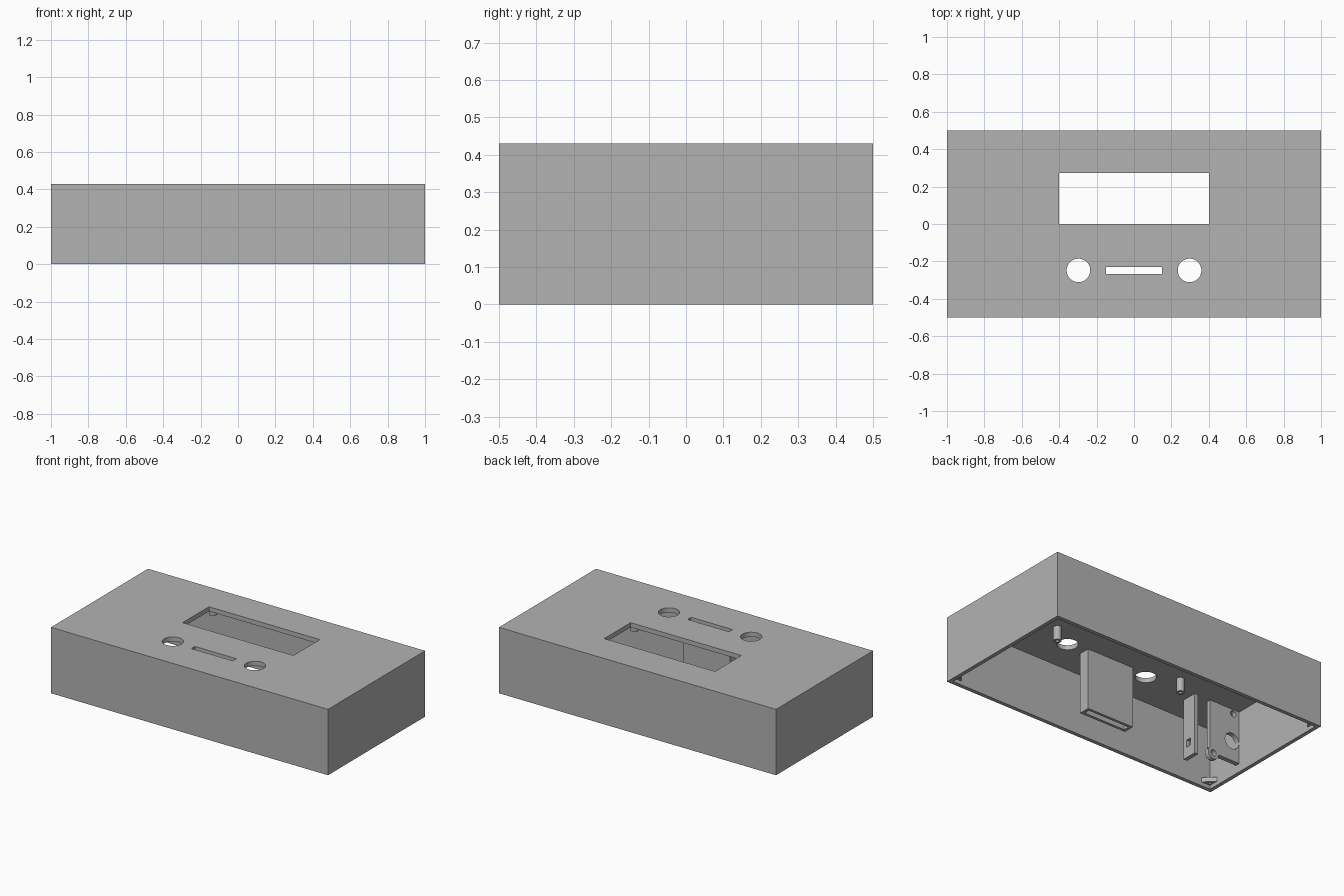
import bpy, bmesh, math
from mathutils import Matrix, Vector

if "Cube" in bpy.data.objects:
    bpy.data.objects.remove(bpy.data.objects["Cube"])

W, D, H = 1.0, 0.5, 0.43      # half width, half depth, height
WALL, CEIL = 0.025, 0.40      # wall thickness, underside of the top panel

grey = bpy.data.materials.new("matte grey")
grey.diffuse_color = (0.45, 0.45, 0.45, 1)
grey.use_nodes = True
grey.node_tree.nodes["Principled BSDF"].inputs["Base Color"].default_value = grey.diffuse_color


def add_box(bm, x0, x1, y0, y1, z0, z1):
    m = Matrix.Translation(((x0 + x1) / 2, (y0 + y1) / 2, (z0 + z1) / 2))
    m = m @ Matrix.Diagonal((x1 - x0, y1 - y0, z1 - z0, 1))
    bmesh.ops.create_cube(bm, size=1, matrix=m)


def add_cyl(bm, centre, radius, depth, axis="Z", sides=32):
    rot = Matrix.Rotation(math.pi / 2, 4, "X") if axis == "Y" else Matrix()
    bmesh.ops.create_cone(bm, cap_ends=True, segments=sides, radius1=radius, radius2=radius,
                          depth=depth, matrix=Matrix.Translation(centre) @ rot)


def add_prism(bm, points, direction):
    face = bm.faces.new([bm.verts.new(p) for p in points])
    ext = bmesh.ops.extrude_face_region(bm, geom=[face])
    verts = [v for v in ext["geom"] if isinstance(v, bmesh.types.BMVert)]
    bmesh.ops.translate(bm, verts=verts, vec=Vector(direction))


def finish(name, bm):
    bmesh.ops.recalc_face_normals(bm, faces=bm.faces)
    me = bpy.data.meshes.new(name)
    bm.to_mesh(me)
    bm.free()
    me.materials.append(grey)
    ob = bpy.data.objects.new(name, me)
    bpy.context.collection.objects.link(ob)
    return ob


def cut(ob, bm):
    cutter = finish(ob.name + "_cutter", bm)
    cutter.hide_render = True
    cutter.hide_viewport = True
    mod = ob.modifiers.new("cut", "BOOLEAN")
    mod.operation = "DIFFERENCE"
    mod.solver = "EXACT"
    mod.object = cutter


# Case: box hollowed from below
bm = bmesh.new()
add_box(bm, -W, W, -D, D, 0, H)
case = finish("case", bm)
bm = bmesh.new()
add_box(bm, -W + WALL, W - WALL, -D + WALL, D - WALL, -0.1, CEIL)
cut(case, bm)

# Openings in the top: display window, button holes, slot
bm = bmesh.new()
add_box(bm, -0.4, 0.4, 0, 0.272, 0.35, 0.5)
add_box(bm, -0.15, 0.15, -0.267, -0.23, 0.35, 0.5)
for s in (-1, 1):
    add_cyl(bm, (0.297 * s, -0.248, 0.425), 0.063, 0.15, sides=48)
openings = finish("openings_cutter", bm)
openings.hide_render = openings.hide_viewport = True
mod = case.modifiers.new("openings", "BOOLEAN")
mod.operation, mod.solver, mod.object = "DIFFERENCE", "EXACT", openings

# Chute under the slot
bm = bmesh.new()
add_box(bm, -0.17, 0.17, -0.285, -0.212, 0.002, CEIL)
chute = finish("slot_chute", bm)
bm = bmesh.new()
add_box(bm, -0.15, 0.15, -0.267, -0.23, -0.1, 0.5)
cut(chute, bm)

# Four display mounting pegs with screw holes
for sx in (-1, 1):
    for y in (-0.137, 0.412):
        bm = bmesh.new()
        add_cyl(bm, (0.467 * sx, y, 0.355), 0.024, 0.09)
        peg = finish("display_peg", bm)
        bm = bmesh.new()
        add_cyl(bm, (0.467 * sx, y, 0.33), 0.011, 0.10, sides=16)
        cut(peg, bm)

# Triangular lid tabs in the four bottom corners
for sx in (-1, 1):
    for sy in (-1, 1):
        bm = bmesh.new()
        x, y, leg = sx * (W - WALL), sy * (D - WALL), 0.065
        add_prism(bm, [(x, y, 0.025), (x - sx * leg, y, 0.025), (x, y - sy * leg, 0.025)],
                  (0, 0, 0.03))
        tab = finish("corner_tab", bm)
        bm = bmesh.new()
        add_cyl(bm, (x - sx * 0.02, y - sy * 0.02, 0.03), 0.009, 0.08, sides=16)
        cut(tab, bm)

# Narrow bracket with a square hole
bm = bmesh.new()
add_box(bm, -0.662, -0.637, -0.31, -0.21, 0.002, CEIL)
bracket = finish("latch_bracket", bm)
bm = bmesh.new()
add_box(bm, -0.7, -0.6, -0.283, -0.247, 0.072, 0.12)
cut(bracket, bm)

# Wide mounting plate with a rounded lug at its lower corner
cx, cz, r = -0.78, 0.055, 0.04
profile = [(-W + WALL, cz), (-W + WALL, CEIL), (-0.754, CEIL)]
for i in range(15):
    a = math.radians(50 - 230 * i / 14)
    profile.append((cx + r * math.cos(a), cz + r * math.sin(a)))
bm = bmesh.new()
add_prism(bm, [(x, -0.24, z) for x, z in profile], (0, 0.03, 0))
plate = finish("mounting_plate", bm)
bm = bmesh.new()
for x, z, rad in ((-0.92, 0.187, 0.052), (-0.93, 0.372, 0.02), (cx, cz, 0.02)):
    add_cyl(bm, (x, -0.225, z), rad, 0.1, "Y")
cut(plate, bm)

# Smooth the round surfaces, keep the edges sharp
for ob in bpy.context.collection.objects:
    ob.select_set(False)
for ob in list(bpy.context.collection.objects):
    if "peg" in ob.name and not ob.hide_render:
        bpy.context.view_layer.objects.active = ob
        ob.select_set(True)
        bpy.ops.object.shade_smooth_by_angle(angle=math.radians(30))
        ob.select_set(False)
